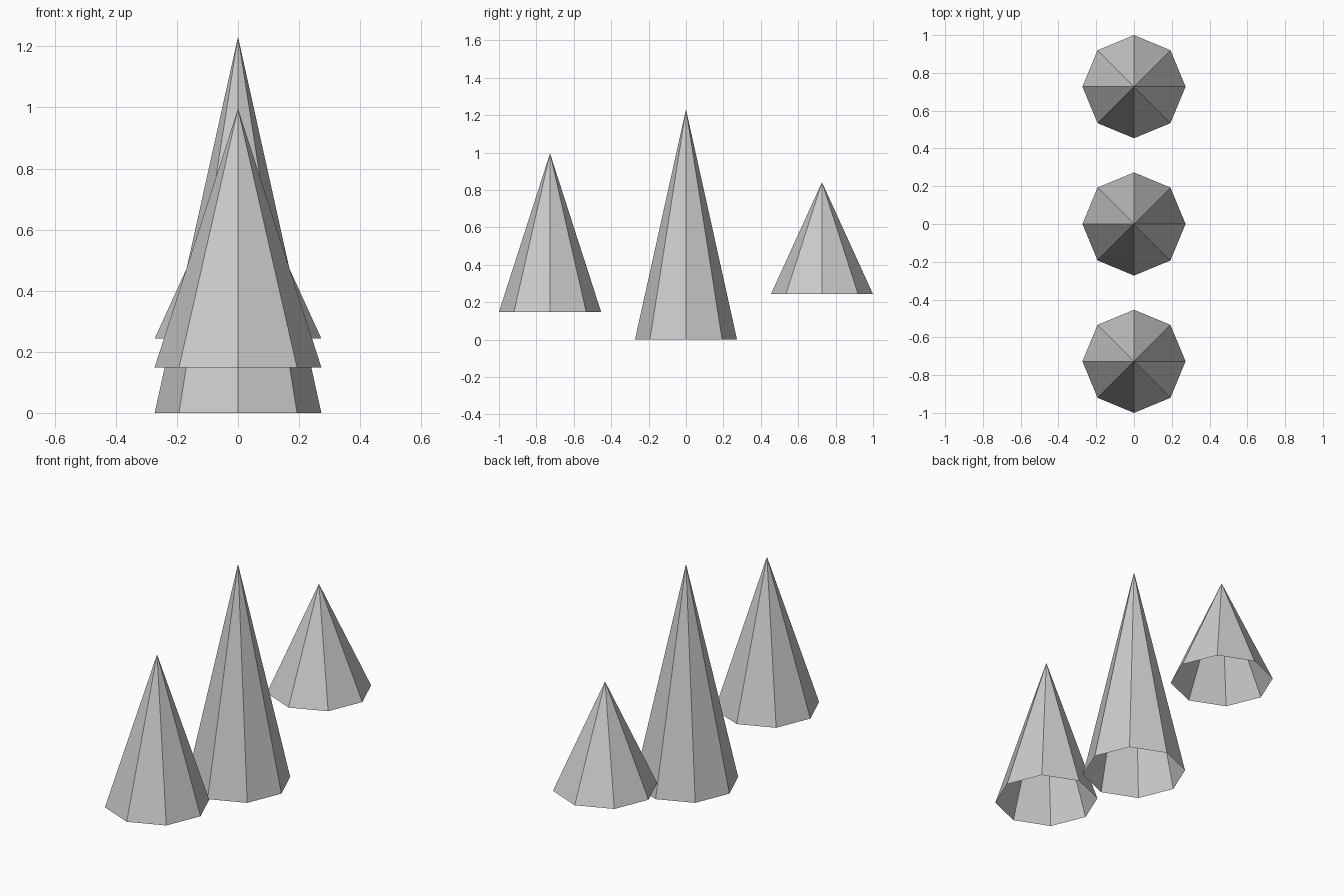
import bpy

if "Cube" in bpy.data.objects:
    bpy.data.objects.remove(bpy.data.objects["Cube"])

RADIUS = 0.273


def spike(name, y, base, apex):
    """Eight-sided hollow cone, open underneath, corners on the axes."""
    bpy.ops.mesh.primitive_cone_add(
        vertices=8, radius1=RADIUS, radius2=0, depth=apex - base,
        end_fill_type='NOTHING', location=(0, y, (base + apex) / 2))
    bpy.context.object.name = name


# Three cones in a row, front to back
spike("front_cone", -0.727, 0.149, 0.996)
spike("middle_cone", 0.0, 0.0, 1.232)
spike("back_cone", 0.727, 0.243, 0.842)
